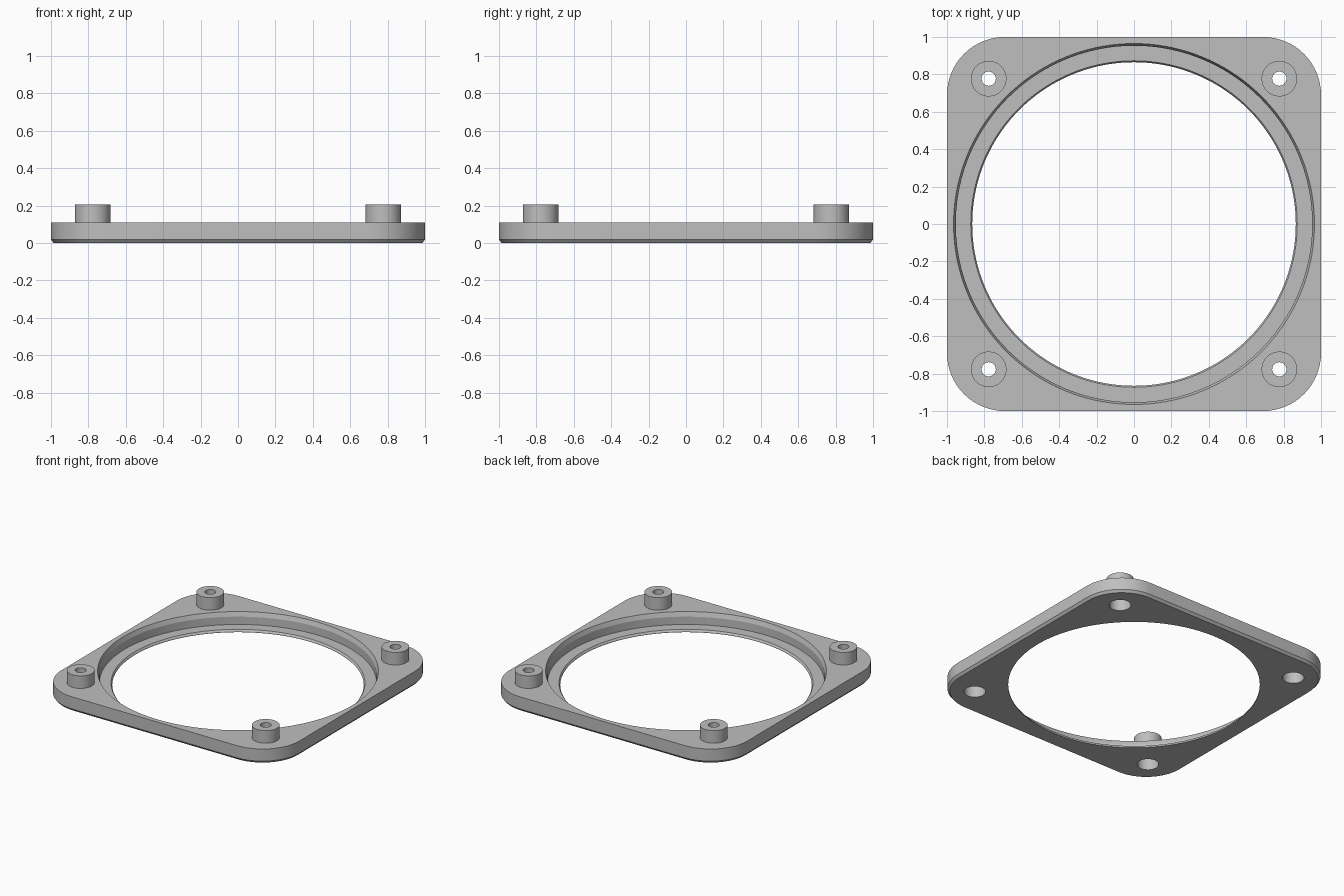
import bpy, bmesh, math

if "Cube" in bpy.data.objects:
    bpy.data.objects.remove(bpy.data.objects["Cube"])

BOSS = 0.777      # boss centre offset from the middle
CORNER = 0.31     # plate corner radius


def finish(bm, name):
    bmesh.ops.recalc_face_normals(bm, faces=bm.faces)
    mesh = bpy.data.meshes.new(name)
    bm.to_mesh(mesh)
    bm.free()
    ob = bpy.data.objects.new(name, mesh)
    bpy.context.collection.objects.link(ob)
    return ob


def loft(name, rings):
    """Solid through stacked rings of points with equal counts, capped at both ends."""
    bm = bmesh.new()
    loops = [[bm.verts.new(p) for p in ring] for ring in rings]
    n = len(loops[0])
    for a, b in zip(loops, loops[1:]):
        for i in range(n):
            j = (i + 1) % n
            bm.faces.new((a[i], a[j], b[j], b[i]))
    bm.faces.new(loops[0][::-1])
    bm.faces.new(loops[-1])
    return finish(bm, name)


def turned(name, profile, seg, cx=0.0, cy=0.0):
    """Turned solid from (radius, height) pairs."""
    return loft(name, [[(cx + r * math.cos(2 * math.pi * i / seg),
                         cy + r * math.sin(2 * math.pi * i / seg), z)
                        for i in range(seg)] for r, z in profile])


def rounded_square(inset, z, steps=16):
    half, r = 1 - inset, CORNER - inset
    pts = []
    for q, (sx, sy) in enumerate(((1, 1), (-1, 1), (-1, -1), (1, -1))):
        for k in range(steps + 1):
            a = math.pi / 2 * (q + k / steps)
            pts.append((sx * (half - r) + r * math.cos(a),
                        sy * (half - r) + r * math.sin(a), z))
    return pts


def combine(target, other, operation):
    mod = target.modifiers.new(operation.lower(), 'BOOLEAN')
    mod.operation = operation
    mod.solver = 'EXACT'
    mod.object = other
    bpy.context.view_layer.objects.active = target
    bpy.ops.object.modifier_apply(modifier=mod.name)
    bpy.data.objects.remove(other)


# Square plate with rounded corners and a chamfered lower edge
plate = loft("mounting_plate", [rounded_square(0.015, 0),
                                rounded_square(0, 0.018),
                                rounded_square(0, 0.11)])

# Stepped central opening: tapered mouth, straight wall, ledge, bevelled hole
opening = turned("opening_cutter", [(0.865, -0.1), (0.865, 0.006), (0.873, 0.018),
                                    (0.953, 0.018), (0.953, 0.077), (0.965, 0.11),
                                    (0.965, 0.3)], 144)
combine(plate, opening, 'DIFFERENCE')

# Corner bosses with a screw hole, widened from below for the screw head
for sx in (-1, 1):
    for sy in (-1, 1):
        x, y = sx * BOSS, sy * BOSS
        combine(plate, turned("boss", [(0.095, 0.05), (0.095, 0.205)], 48, x, y), 'UNION')
        hole = turned("screw_cutter", [(0.074, -0.1), (0.074, 0.11), (0.038, 0.11),
                                       (0.038, 0.3)], 48, x, y)
        combine(plate, hole, 'DIFFERENCE')

# Single grey finish
grey = bpy.data.materials.new("light_grey")
grey.diffuse_color = (0.52, 0.52, 0.52, 1)
grey.use_nodes = True
grey.node_tree.nodes["Principled BSDF"].inputs["Base Color"].default_value = grey.diffuse_color
plate.data.materials.clear()
plate.data.materials.append(grey)

bpy.ops.object.select_all(action='DESELECT')
plate.select_set(True)
bpy.context.view_layer.objects.active = plate
bpy.ops.object.shade_smooth_by_angle(angle=math.radians(14))
